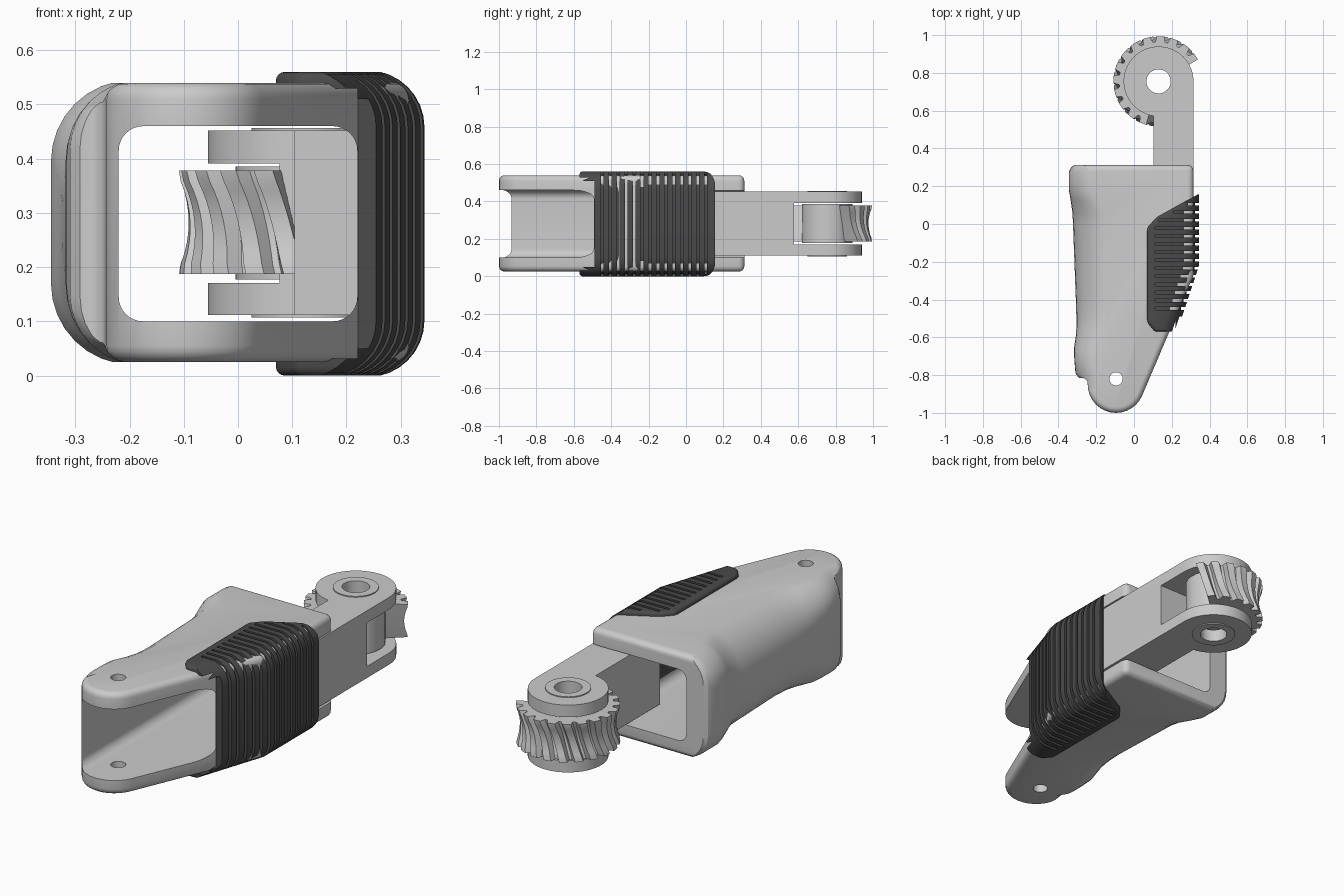
import bpy, bmesh
from math import sin, cos, pi, radians

if "Cube" in bpy.data.objects:
    bpy.data.objects.remove(bpy.data.objects["Cube"])


def make(name, bm):
    bmesh.ops.recalc_face_normals(bm, faces=bm.faces[:])
    me = bpy.data.meshes.new(name)
    bm.to_mesh(me)
    bm.free()
    ob = bpy.data.objects.new(name, me)
    bpy.context.collection.objects.link(ob)
    return ob


def add_loft(bm, rings):
    rows = [[bm.verts.new(p) for p in r] for r in rings]
    n = len(rows[0])
    for a, b in zip(rows, rows[1:]):
        for i in range(n):
            j = (i + 1) % n
            bm.faces.new((a[i], a[j], b[j], b[i]))
    bm.faces.new(rows[0])
    bm.faces.new(rows[-1])


def loft(name, rings):
    bm = bmesh.new()
    add_loft(bm, rings)
    return make(name, bm)


def apply(ob, mod):
    bpy.ops.object.select_all(action='DESELECT')
    bpy.context.view_layer.objects.active = ob
    ob.select_set(True)
    bpy.ops.object.modifier_apply(modifier=mod.name)


def prism(name, pts, z0, z1, bevel=0):
    ob = loft(name, [[(x, y, z) for x, y in pts] for z in (z0, z1)])
    if bevel:
        m = ob.modifiers.new('round', 'BEVEL')
        m.width, m.segments, m.limit_method, m.angle_limit = bevel, 4, 'ANGLE', radians(30)
        apply(ob, m)
    return ob


def box(x0, x1, y0, y1, z0, z1):
    return prism('cutter', [(x0, y0), (x1, y0), (x1, y1), (x0, y1)], z0, z1)


def arc(cx, cy, r, a0, a1, n):
    return [(cx + r * cos(radians(a0 + (a1 - a0) * i / n)),
             cy + r * sin(radians(a0 + (a1 - a0) * i / n))) for i in range(n + 1)]


def cyl(name, x, y, r, z0, z1, n=40):
    return prism(name, arc(x, y, r, 0, 360, n)[:-1], z0, z1)


def boolean(ob, other, op='DIFFERENCE'):
    m = ob.modifiers.new('bool', 'BOOLEAN')
    m.operation, m.solver, m.object = op, 'EXACT', other
    apply(ob, m)
    bpy.data.objects.remove(other, do_unlink=True)


def smooth(ob, angle=30):
    bpy.ops.object.select_all(action='DESELECT')
    bpy.context.view_layer.objects.active = ob
    ob.select_set(True)
    bpy.ops.object.shade_smooth_by_angle(angle=radians(angle))


def section(y, x0, x1, z0, z1, rl, rr):
    # rounded rectangle in the xz plane, separate left and right corner radii
    pts = (arc(x1 - rr, z1 - rr, rr, 90, 0, 8) + arc(x1 - rr, z0 + rr, rr, 0, -90, 8)
           + arc(x0 + rl, z0 + rl, rl, -90, -180, 8) + arc(x0 + rl, z1 - rl, rl, 180, 90, 8))
    return [(x, y, z) for x, z in pts]


# Housing: lofted sleeve trimmed by its plan outline
stations = [(0.40, -0.26, 0.12), (0.312, -0.315, 0.13), (0.30, -0.333, 0.14), (0.275, -0.345, 0.15),
            (0.18, -0.345, 0.15), (0.13, -0.336, 0.17), (0.06, -0.326, 0.21), (0.0, -0.323, 0.225),
            (-0.40, -0.308, 0.225), (-0.50, -0.305, 0.21), (-0.58, -0.306, 0.18), (-0.66, -0.318, 0.15),
            (-0.72, -0.316, 0.14), (-0.79, -0.31, 0.13), (-0.83, -0.28, 0.12), (-1.1, -0.28, 0.02)]
housing = loft('housing', [section(y, x, 0.34, 0.02, 0.545, r, 0.07) for y, x, r in stations])
plan = ([(-0.42, 0.312), (-0.42, -0.815), (-0.245, -0.815)] + arc(-0.095, -0.85, 0.15, 180, 337, 14)
        + [(0.315, -0.27), (0.315, 0.312)])
boolean(housing, prism('plan', plan, 0.025, 0.54, 0.03), 'INTERSECT')
boolean(housing, loft('cavity', [section(y, -0.22, 0.22, 0.10, 0.46, 0.045, 0.045) for y in (-1.2, 0.5)]))
boolean(housing, box(0.1, 0.5, 0.1, 0.5, 0.101, 0.459))
boolean(housing, cyl('cutter', -0.095, -0.82, 0.035, -0.1, 0.7, 24))
smooth(housing)

# Ribbed grip pad wrapped round the right side


def pad_x(y):
    return 0.332 if y > -0.22 else 0.332 + (y + 0.22) * 0.33


pad = loft('grip_pad', [section(y, -0.1, pad_x(y) + 0.012, -0.003, 0.563, 0.02, 0.105)
                        for y in (0.3, -0.22, -0.8)])
pad_plan = [(0.07, -0.02), (0.12, 0.035), (0.335, 0.155), (0.45, 0.155), (0.45, -0.57), (0.11, -0.57), (0.07, -0.52)]
boolean(pad, prism('pad_plan', pad_plan, 0, 0.56, 0.016), 'INTERSECT')
boolean(pad, box(-0.5, 0.22, -0.8, 0.5, 0.031, 0.529))
boolean(pad, loft('cutter', [section(y, 0.0, 0.5, 0.05, 0.51, 0.03, 0.03) for y in (-0.8, -0.49)]))
bm = bmesh.new()
for i in range(14):
    y = 0.105 - i * 0.0425
    xs, xc, r = max(0.11, 0.16 + (y - 0.035) * 1.79), pad_x(y) - 0.008, 0.095
    c = ([(xs, -0.1), (0.6, -0.1), (0.6, 0.7), (xs, 0.7), (xs, 0.547)]
         + arc(xc - r, 0.547 - r, r, 90 if xs < xc - r else 60, 0, 8)
         + arc(xc - r, 0.013 + r, r, 0, -90 if xs < xc - r else -60, 8) + [(xs, 0.013)])
    add_loft(bm, [[(x, yy, z) for x, z in c] for yy in (y - 0.007, y + 0.007)])
boolean(pad, make('grooves', bm))
smooth(pad)
mat = bpy.data.materials.new('dark_rubber')
mat.diffuse_color = (0.07, 0.07, 0.07, 1)
mat.use_nodes = True
mat.node_tree.nodes["Principled BSDF"].inputs["Base Color"].default_value = mat.diffuse_color
pad.data.materials.clear()
pad.data.materials.append(mat)

# Forked arm with bosses and pivot bore
PX, PY = 0.13, 0.755
arm = prism('fork_arm', [(0.104, 0.06), (0.315, 0.06)] + arc(PX, PY, 0.185, 0, 262, 36), 0.112, 0.452)
boolean(arm, box(-0.5, 0.6, 0.578, 1.2, 0.171, 0.391))
boolean(arm, cyl('cutter', PX, PY, 0.066, -0.1, 0.7))
smooth(arm)


def ring(name, r, z0, z1):
    ob = cyl(name, PX, PY, r, z0, z1)
    boolean(ob, cyl('cutter', PX, PY, 0.064, z0 - 0.1, z1 + 0.1))
    smooth(ob)


ring('lower_boss', 0.105, 0.107, 0.14)
ring('upper_boss', 0.105, 0.42, 0.457)
ring('gear_hub', 0.135, 0.177, 0.386)

# Worm gear sector: concave, twisted teeth
profile = [(a0 + f * 18, d) for a0 in [36 + 18 * t for t in range(13)]
           for f, d in ((0.0, 0), (0.5, 0), (0.65, 0.03), (0.85, 0.03))][:-2]
bm = bmesh.new()
LEV, Z0, Z1 = 10, 0.187, 0.378
outer, inner = [], []
for k in range(LEV + 1):
    t = 2 * k / LEV - 1
    crest = 0.245 - 0.024 * (1 - t * t) - (0.006 if abs(t) == 1 else 0)
    row, core = [], []
    for a, d in profile:
        ang, r = radians(a - 7 * t), crest - d
        z = Z0 + (Z1 - Z0) * k / LEV
        row.append(bm.verts.new((PX + r * cos(ang), PY + r * sin(ang), z)))
        core.append(bm.verts.new((PX + 0.12 * cos(ang), PY + 0.12 * sin(ang), z)))
    outer.append(row)
    inner.append(core)
n = len(profile)
for k in range(LEV):
    for i in range(n - 1):
        for g in (outer, inner):
            bm.faces.new((g[k][i], g[k][i + 1], g[k + 1][i + 1], g[k + 1][i]))
    for i in (0, n - 1):
        bm.faces.new((outer[k][i], outer[k + 1][i], inner[k + 1][i], inner[k][i]))
for k in (0, LEV):
    for i in range(n - 1):
        bm.faces.new((outer[k][i], outer[k][i + 1], inner[k][i + 1], inner[k][i]))
smooth(make('worm_gear_sector', bm))
